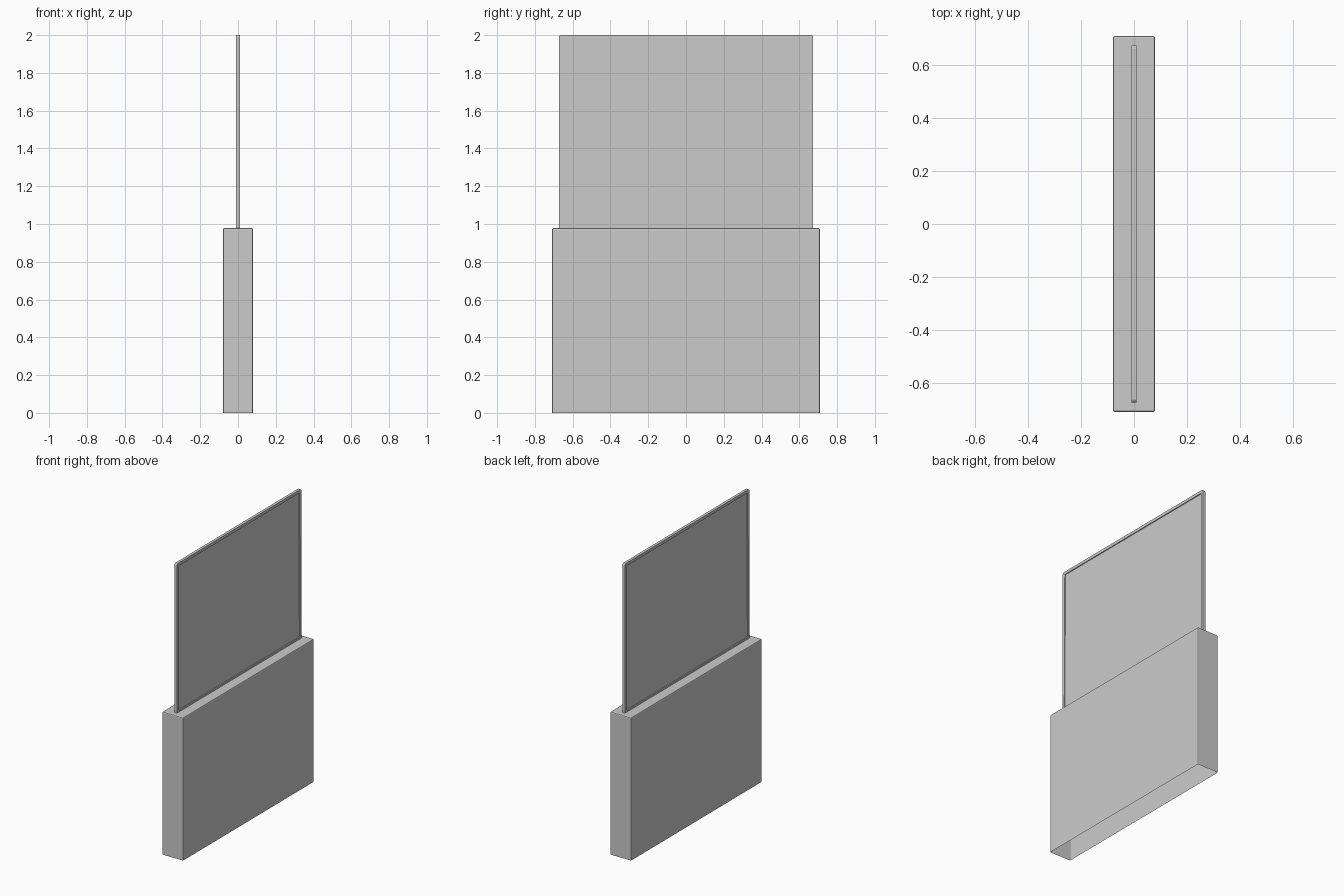
import bpy, bmesh
from mathutils import Matrix, Vector

if "Cube" in bpy.data.objects:
    bpy.data.objects.remove(bpy.data.objects["Cube"])


def box(bm, sx, sy, z0, z1):
    m = Matrix.Translation((0, 0, (z0 + z1) / 2)) @ Matrix.Diagonal((sx, sy, z1 - z0, 1))
    bmesh.ops.create_cube(bm, size=1, matrix=m)


def finish(bm, name):
    bmesh.ops.recalc_face_normals(bm, faces=bm.faces)
    mesh = bpy.data.meshes.new(name)
    bm.to_mesh(mesh)
    bm.free()
    ob = bpy.data.objects.new(name, mesh)
    bpy.context.collection.objects.link(ob)
    return ob


# Base housing: softened top and upright edges, open underneath
bm = bmesh.new()
box(bm, 0.16, 1.418, 0, 0.978)
edges = [e for e in bm.edges if max(v.co.z for v in e.verts) > 0.5]
bmesh.ops.bevel(bm, geom=edges, offset=0.007, segments=2, profile=0.5, affect='EDGES')
bm.normal_update()
bottom = [f for f in bm.faces if f.normal.z < -0.9]
bmesh.ops.delete(bm, geom=bottom, context='FACES_ONLY')
finish(bm, "base_housing")

# Upright panel: thin slab with rounded corners and a shallow recess on both sides
bm = bmesh.new()
box(bm, 0.019, 1.346, 0.976, 2.0)
corners = [e for e in bm.edges
           if abs(e.verts[0].co.x - e.verts[1].co.x) > 0.01 and e.verts[0].co.z > 1.5]
bmesh.ops.bevel(bm, geom=corners, offset=0.012, segments=3, profile=0.5, affect='EDGES')
bm.normal_update()
sides = [f for f in bm.faces if abs(f.normal.x) > 0.9]
for f in sides:
    sign = 1 if f.normal.x > 0 else -1
    bmesh.ops.inset_region(bm, faces=[f], thickness=0.02)
    new = bmesh.ops.extrude_discrete_faces(bm, faces=[f])["faces"][0]
    bmesh.ops.translate(bm, verts=new.verts, vec=Vector((-0.006 * sign, 0, 0)))
finish(bm, "framed_panel")
